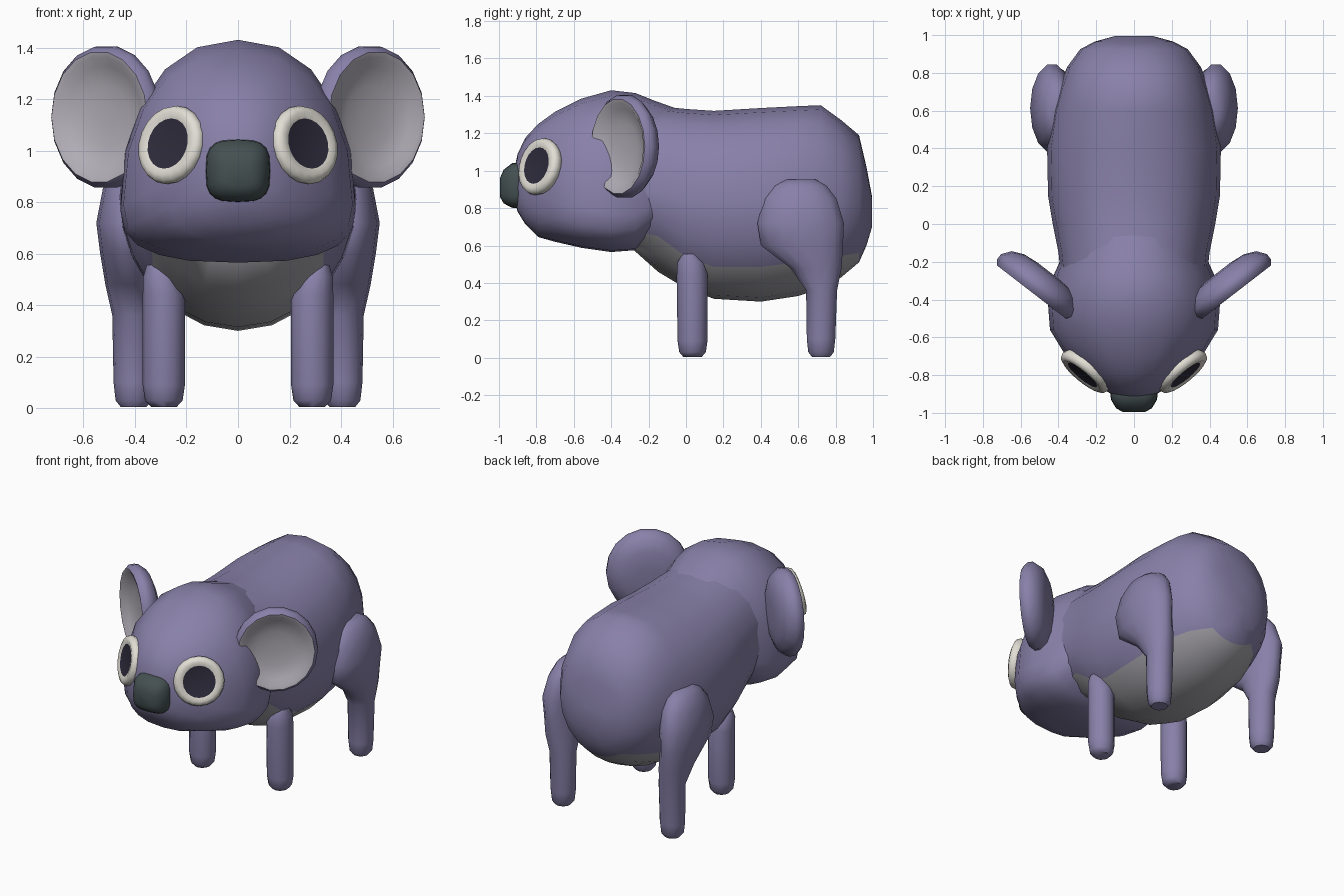
import bpy, bmesh, math
from mathutils import Vector

if "Cube" in bpy.data.objects:
    bpy.data.objects.remove(bpy.data.objects["Cube"])


def material(name, color):
    m = bpy.data.materials.new(name)
    m.diffuse_color = (*color, 1)
    m.use_nodes = True
    m.node_tree.nodes["Principled BSDF"].inputs["Base Color"].default_value = m.diffuse_color
    return m


FUR = material("purple fur", (0.25, 0.22, 0.40))
BELLY = material("belly grey", (0.36, 0.35, 0.38))
EAR = material("inner ear grey", (0.45, 0.43, 0.48))
WHITE = material("eye white", (0.75, 0.73, 0.66))
PUPIL = material("pupil dark", (0.028, 0.025, 0.045))
NOSE = material("nose slate", (0.058, 0.08, 0.083))


def loft(name, rings, mats, rule=lambda i, j: 0, sharp=50):
    """Skin a list of closed rings, cap both ends; rule(strip, column) picks the material."""
    bm = bmesh.new()
    vs = [[bm.verts.new(p) for p in r] for r in rings]
    n = len(rings[0])
    for i in range(len(vs) - 1):
        for j in range(n):
            k = (j + 1) % n
            f = bm.faces.new((vs[i][j], vs[i][k], vs[i + 1][k], vs[i + 1][j]))
            f.material_index = rule(i, j)
    bm.faces.new(vs[0]).material_index = rule(-1, 0)
    bm.faces.new(vs[-1]).material_index = rule(len(vs) - 1, 0)
    bmesh.ops.recalc_face_normals(bm, faces=bm.faces)
    me = bpy.data.meshes.new(name)
    bm.to_mesh(me)
    bm.free()
    for m in mats:
        me.materials.append(m)
    for p in me.polygons:
        p.use_smooth = True
    me.set_sharp_from_angle(angle=math.radians(sharp))
    ob = bpy.data.objects.new(name, me)
    bpy.context.collection.objects.link(ob)
    return ob


def power(v, p):
    return math.copysign(abs(v) ** p, v)


def section(y, top, bot, w, zw, up=0.9, low=0.8, angles=None):
    """Egg-shaped upright cross-section: widest (half width w) at height zw."""
    angles = angles or [2 * math.pi * k / 20 for k in range(20)]
    pts = []
    for a in angles:
        s, c = math.sin(a), math.cos(a)
        p = up if s >= 0 else low
        h = top - zw if s >= 0 else zw - bot
        pts.append(Vector((w * power(c, p), y, zw + h * power(s, p))))
    return pts


def upright(rows, side=1, n=12):
    """Horizontal elliptical rings from rows of z, cx, cy, rx, ry."""
    return [[Vector((side * (cx + rx * math.cos(2 * math.pi * k / n)),
                     cy + ry * math.sin(2 * math.pi * k / n), z)) for k in range(n)]
            for z, cx, cy, rx, ry in rows]


def dish(center, normal, profile, side, n=18, stretch=1.0):
    """Rings turned around a normal from a (radius, offset) profile."""
    nrm = Vector(normal).normalized()
    u = nrm.cross(Vector((0, 0, 1))).normalized()
    v = u.cross(nrm)
    rings = []
    for r, d in profile:
        ring = []
        for k in range(n):
            a = 2 * math.pi * k / n
            p = Vector(center) + nrm * d + u * (r * stretch * math.cos(a)) + v * (r * math.sin(a))
            ring.append(Vector((side * p.x, p.y, p.z)))
        rings.append(ring)
    return rings


# Body: y, top, bottom, half width, widest height, top of the belly patch
body_rows = [
    (-0.29, 1.36, 0.585, 0.385, 0.90, 0.68),
    (-0.15, 1.345, 0.46, 0.40, 0.88, 0.65),
    (0.00, 1.33, 0.37, 0.43, 0.84, 0.54),
    (0.15, 1.32, 0.315, 0.455, 0.82, 0.485),
    (0.40, 1.335, 0.30, 0.46, 0.82, 0.485),
    (0.60, 1.345, 0.33, 0.43, 0.82, 0.51),
    (0.72, 1.35, 0.37, 0.395, 0.83, 0.53),
    (0.83, 1.27, 0.43, 0.355, 0.83, 0.545),
    (0.925, 1.19, 0.51, 0.285, 0.83, 0.56),
    (0.965, 1.02, 0.60, 0.21, 0.81, 0.60),
    (0.995, 0.86, 0.70, 0.10, 0.78, 0.70),
]
body_rings = []
for y, top, bot, w, zw, edge in body_rows:
    # place one vertex of every ring exactly on the belly edge
    b = min(math.asin(min(1, (zw - edge) / (zw - bot))), 1.35)
    low = [b * k / 3 for k in range(1, 4)] + [b + (math.pi / 2 - b) * k / 3 for k in (1, 2)]
    angles = [math.pi * k / 10 for k in range(11)]
    angles += [math.pi + a for a in low] + [1.5 * math.pi]
    angles += [2 * math.pi - a for a in reversed(low)]
    body_rings.append(section(y, top, bot, w, zw, 0.9, 1.0, angles))
loft("body", body_rings, [FUR, BELLY],
     lambda i, j: 1 if 0 <= i < 8 and 13 <= j <= 18 else 0)

# Head
head_rows = [
    (-0.92, 1.00, 0.85, 0.05, 0.92), (-0.90, 1.09, 0.78, 0.12, 0.92),
    (-0.86, 1.175, 0.715, 0.19, 0.90), (-0.79, 1.25, 0.645, 0.275, 0.87),
    (-0.70, 1.315, 0.62, 0.36, 0.83), (-0.56, 1.385, 0.588, 0.445, 0.79),
    (-0.40, 1.43, 0.565, 0.457, 0.77), (-0.27, 1.415, 0.575, 0.425, 0.77),
    (-0.17, 1.375, 0.66, 0.38, 0.82), (-0.03, 1.325, 0.80, 0.30, 0.95),
]
loft("head", [section(*r, 0.9, 0.75) for r in head_rows], [FUR])

# Nose
nose_rows = [(-0.995, 0.96, 0.86, 0.06, 0.91), (-0.975, 1.005, 0.825, 0.095, 0.91),
             (-0.93, 1.04, 0.802, 0.122, 0.92), (-0.89, 1.045, 0.80, 0.126, 0.92),
             (-0.83, 1.03, 0.82, 0.11, 0.92)]
loft("nose", [section(*r, 0.62, 0.62) for r in nose_rows], [NOSE])

ear_profile = [(0.08, -0.088), (0.17, -0.08), (0.24, -0.052), (0.278, -0.005), (0.277, 0.03),
               (0.255, 0.055), (0.235, 0.05), (0.20, 0.025), (0.12, 0.005), (0.04, 0.0)]
eye_profile = [(0.13, -0.06), (0.15, -0.02), (0.156, 0.0), (0.148, 0.022),
               (0.125, 0.032), (0.10, 0.024), (0.094, 0.022)]
front_leg = [(0.005, 0.288, 0.035, 0.05, 0.05), (0.03, 0.288, 0.035, 0.073, 0.071),
             (0.09, 0.288, 0.035, 0.082, 0.08), (0.44, 0.288, 0.033, 0.082, 0.083),
             (0.51, 0.30, 0.028, 0.068, 0.074), (0.555, 0.315, 0.022, 0.04, 0.04)]
back_leg = [(0.005, 0.405, 0.722, 0.05, 0.05), (0.03, 0.405, 0.722, 0.07, 0.07),
            (0.10, 0.405, 0.722, 0.078, 0.078), (0.36, 0.405, 0.725, 0.083, 0.085),
            (0.48, 0.42, 0.695, 0.095, 0.14), (0.60, 0.43, 0.62, 0.105, 0.225),
            (0.72, 0.435, 0.613, 0.115, 0.237), (0.85, 0.42, 0.61, 0.105, 0.20),
            (0.92, 0.41, 0.61, 0.08, 0.145), (0.953, 0.40, 0.61, 0.05, 0.085)]

# Paired parts
for side, label in ((-1, "left"), (1, "right")):
    loft(f"{label}_ear", dish((0.505, -0.32, 1.13), (0.61, -0.79, 0), ear_profile, side, 18, 0.92),
         [FUR, EAR], lambda i, j: 1 if i >= 5 else 0)
    loft(f"{label}_eye", dish((0.258, -0.782, 1.022), (0.62, -0.75, 0.22), eye_profile, side, 20),
         [WHITE, PUPIL], lambda i, j: 1 if i >= 5 else 0)
    loft(f"{label}_front_leg", upright(front_leg, side), [FUR])
    loft(f"{label}_back_leg", upright(back_leg, side, 14), [FUR])
